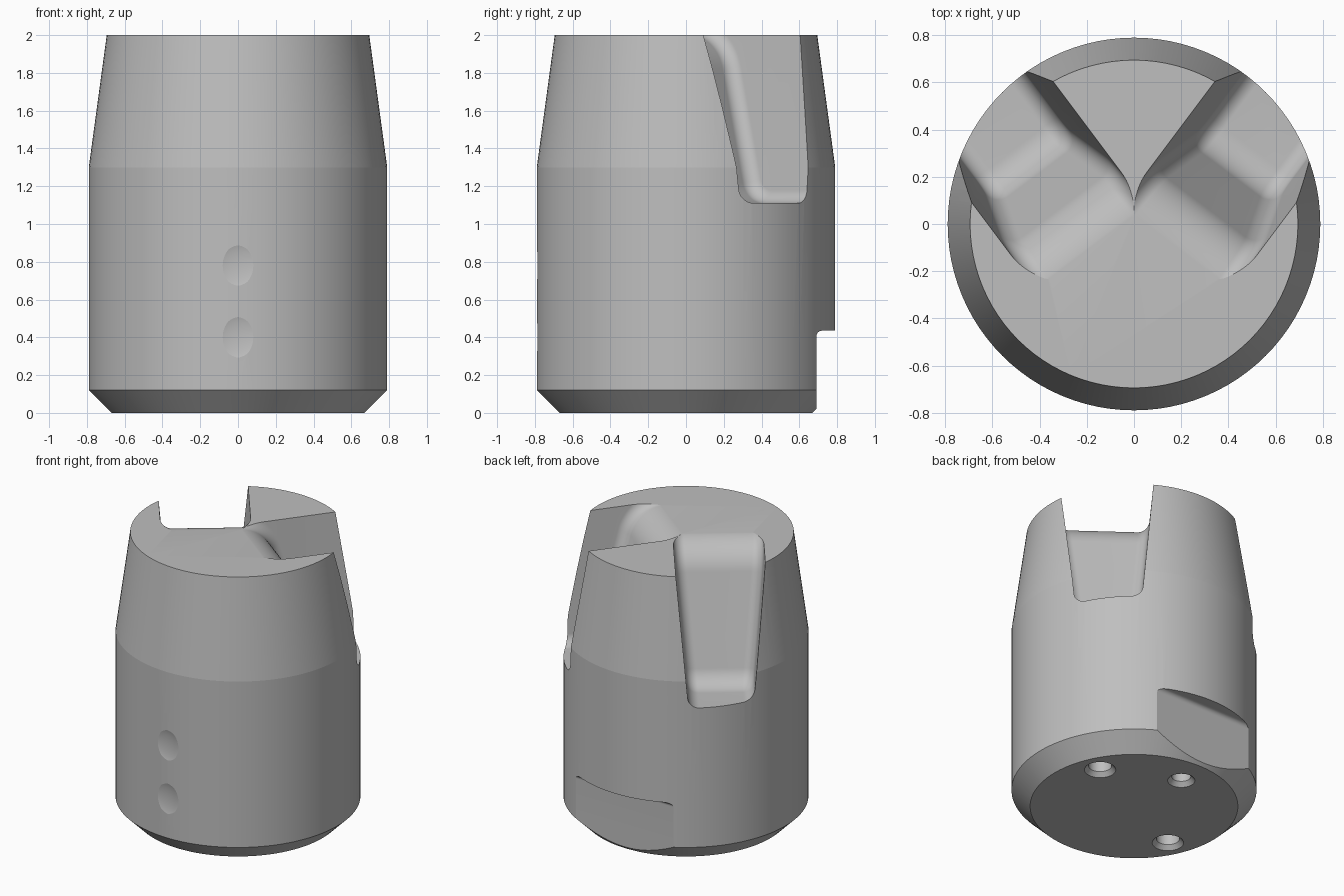
import bpy
import bmesh
from math import sin, cos, pi, radians

cube = bpy.data.objects.get("Cube")
if cube:
    bpy.data.objects.remove(cube, do_unlink=True)

grey = bpy.data.materials.new("plain grey")
grey.use_nodes = True
colour = (0.52, 0.52, 0.52, 1)
grey.diffuse_color = colour
grey.node_tree.nodes["Principled BSDF"].inputs["Base Color"].default_value = colour


def loft(name, rings):
    """Bridge closed rings of equal length and cap both ends."""
    bm = bmesh.new()
    loops = [[bm.verts.new(p) for p in ring] for ring in rings]
    n = len(loops[0])
    for a, b in zip(loops, loops[1:]):
        for i in range(n):
            j = (i + 1) % n
            bm.faces.new((a[i], a[j], b[j], b[i]))
    bm.faces.new(loops[0])
    bm.faces.new(loops[-1])
    bmesh.ops.recalc_face_normals(bm, faces=bm.faces)
    mesh = bpy.data.meshes.new(name)
    bm.to_mesh(mesh)
    bm.free()
    obj = bpy.data.objects.new(name, mesh)
    bpy.context.collection.objects.link(obj)
    return obj


def turned(name, profile, x=0, y=0, steps=64):
    """Revolve (radius, height) points about a vertical axis."""
    angles = [2 * pi * i / steps for i in range(steps)]
    return loft(name, [[(x + r * cos(a), y + r * sin(a), z) for a in angles]
                       for r, z in profile])


def channel(name, side):
    """Drafted, filleted ramp channel running out to the back corner."""
    steep, steps, fillet, top = radians(74), 16, 0.07, 2.3
    sweep = [steep * i / steps for i in range(steps + 1)]
    # floor path: rounded lip, steep ramp, rounded foot, level outlet
    path = [(0.25 * sin(a), 1.752 + 0.25 * cos(a), a) for a in sweep]
    path += [(0.558 - 0.15 * sin(a), 1.26 - 0.15 * cos(a), a) for a in reversed(sweep)]
    path.append((1.0, 1.11, 0))
    rings = []
    for s, z, a in path:
        half = []
        for i in range(steps + 1):
            f = pi / 2 * i / steps
            lift = fillet * (1 - cos(f))
            ps, pz = s + lift * sin(a), z + lift * cos(a)
            width = 0.292 - 0.089 * (2 - pz)
            half.append((ps, width - fillet * (1 - sin(f)), pz))
        ps = half[-1][0]
        half.append((ps, 0.292 + 0.089 * (top - 2), top))
        section = [(u, -t, h) for u, t, h in reversed(half)] + half
        rings.append([(side * (0.6 * u + 0.8 * (t + 0.204)),
                       0.8 * u - 0.6 * (t + 0.204), h) for u, t, h in section])
    return loft(name, rings)


# Main body: chamfered foot, straight barrel, tapered crown
body = turned("body", [(0.67, 0), (0.79, 0.12), (0.79, 1.3), (0.695, 2)], steps=96)
body.data.materials.append(grey)

# Twin channels in the crown
cutters = [channel("left_channel", 1), channel("right_channel", -1)]

# Flat at the lower back with a rounded inner corner
arc = [radians(6 * i) for i in range(16)]
outline = [(0.69, -0.1)] + [(0.72 - 0.03 * cos(a), 0.405 + 0.03 * sin(a)) for a in arc]
outline += [(1, 0.435), (1, -0.1)]
cutters.append(loft("back_flat", [[(x, y, z) for y, z in outline] for x in (-0.7, 0.7)]))

# Countersunk holes in the base
for x, y, r in ((0.47, 0.22, 0.075), (-0.47, -0.22, 0.075), (-0.02, 0.45, 0.062)):
    cutters.append(turned("base_hole", [(r + 0.035, -0.01), (r, 0.03), (r, 0.3)], x, y))

# Shallow dimples on the front
for z in (0.4, 0.78):
    bpy.ops.mesh.primitive_uv_sphere_add(segments=64, ring_count=32, radius=1,
                                         location=(0, -0.818, z))
    dimple = bpy.context.object
    dimple.name = "front_dimple"
    dimple.scale = (0.14, 0.04, 0.15)
    cutters.append(dimple)

# Cut everything, then discard the cutters
bpy.ops.object.select_all(action='DESELECT')
body.select_set(True)
bpy.context.view_layer.objects.active = body
for cutter in cutters:
    cutter.hide_render = True
    mod = body.modifiers.new("cut", 'BOOLEAN')
    mod.operation = 'DIFFERENCE'
    mod.solver = 'EXACT'
    mod.object = cutter
    bpy.ops.object.modifier_apply(modifier=mod.name)
    bpy.data.objects.remove(cutter, do_unlink=True)

bpy.ops.object.shade_smooth_by_angle(angle=radians(7))
